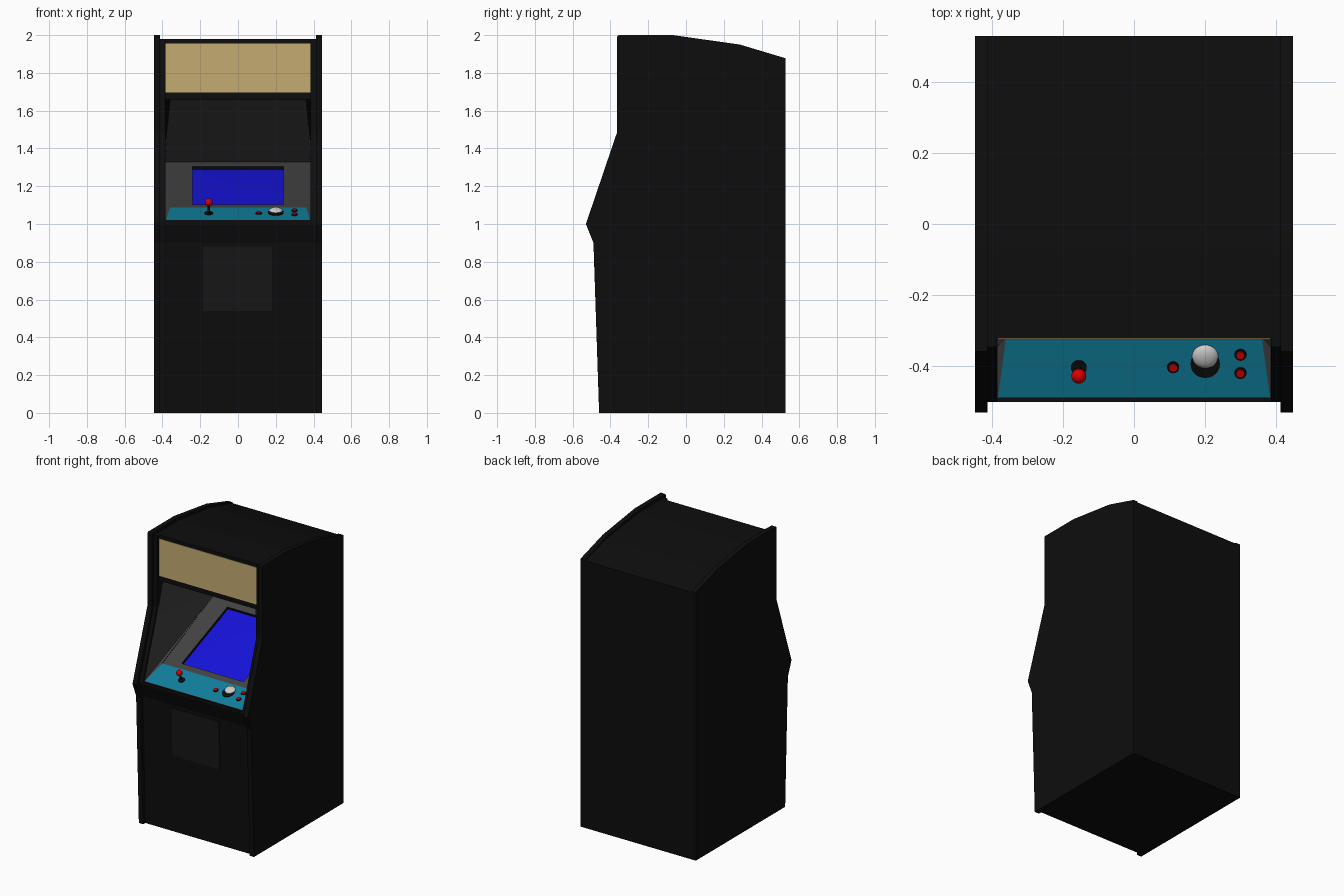
import bpy, bmesh, math
from mathutils import Vector, Matrix

if "Cube" in bpy.data.objects:
    bpy.data.objects.remove(bpy.data.objects["Cube"])


def material(name, rgb):
    m = bpy.data.materials.new(name)
    m.diffuse_color = (*rgb, 1)
    m.use_nodes = True
    m.node_tree.nodes["Principled BSDF"].inputs["Base Color"].default_value = m.diffuse_color
    return m


BLACK = material("black", (0.004, 0.004, 0.004))
DOOR = material("door_black", (0.008, 0.008, 0.008))
GREY = material("dark_grey", (0.055, 0.055, 0.055))
TEAL = material("teal", (0.005, 0.21, 0.33))
BLUE = material("blue", (0.008, 0.006, 0.7))
TAN = material("tan", (0.56, 0.41, 0.17))
RED = material("red", (0.7, 0.0, 0.0))
WHITE = material("white", (0.75, 0.75, 0.75))


def mesh(name, verts, faces, mat):
    me = bpy.data.meshes.new(name)
    me.from_pydata(verts, [], faces)
    me.materials.append(mat)
    ob = bpy.data.objects.new(name, me)
    bpy.context.collection.objects.link(ob)
    return ob


def prism(name, profile, x0, x1, mat):
    """Extrude a (y, z) outline along x."""
    n = len(profile)
    verts = [(x, y, z) for x in (x0, x1) for y, z in profile]
    faces = [tuple(range(n)), tuple(range(2 * n - 1, n - 1, -1))]
    faces += [(i, i + n, (i + 1) % n + n, (i + 1) % n) for i in range(n)]
    ob = mesh(name, verts, faces, mat)
    bm = bmesh.new()
    bm.from_mesh(ob.data)
    bmesh.ops.recalc_face_normals(bm, faces=bm.faces)
    bm.to_mesh(ob.data)
    bm.free()
    return ob


def finish(name, mat):
    ob = bpy.context.object
    ob.name = name
    ob.data.materials.append(mat)
    bpy.ops.object.shade_smooth_by_angle()
    return ob


# side panels, with a slightly inset trim on their inner face
side = [(-0.46, 0), (0.528, 0), (0.528, 1.877), (0.285, 1.95), (-0.07, 2.0),
        (-0.358, 2.0), (-0.365, 1.99), (-0.365, 1.485), (-0.53, 1.0), (-0.49, 0.9)]
roof = [(0.528, 1.87), (0.285, 1.935), (-0.07, 1.98)]
front = [(-0.437, 0), (-0.465, 0.9), (-0.5, 1.0), (-0.5, 1.018)]
trim = front[::-1] + [(0.528, 0)] + roof + [(-0.345, 1.98), (-0.345, 1.485)]
for s, label in ((-1, "left"), (1, "right")):
    prism(label + "_side_panel", side, s * 0.412, s * 0.446, BLACK)
    prism(label + "_inner_trim", trim, s * 0.385, s * 0.412, BLACK)

# cabinet core: lower front, screen recess, marquee housing, roof and back
core = front + [(-0.487, 1.018), (-0.325, 1.084), (-0.3, 1.05), (0.3, 1.29),
                (0.3, 1.33), (-0.305, 1.67), (-0.322, 1.66), (-0.322, 1.98)]
prism("cabinet_core", core + roof[::-1] + [(0.528, 0)], -0.385, 0.385, BLACK)
prism("marquee", [(-0.325, 1.695), (-0.325, 1.955), (-0.31, 1.955), (-0.31, 1.695)],
      -0.384, 0.384, TAN)
prism("coin_door", [(-0.46, 0.54), (-0.47, 0.88), (-0.45, 0.88), (-0.44, 0.54)],
      -0.185, 0.18, DOOR)

# grey walls inside the screen opening
for s, label in ((-1, "left"), (1, "right")):
    wall = [(0.384, -0.485, 1.022), (0.384, -0.345, 1.43), (0.36, -0.32, 1.66),
            (0.384, 0.28, 1.327), (0.36, -0.325, 1.088)]
    tris = [(0, 1, 3), (1, 2, 3), (0, 3, 4)]
    if s < 0:
        tris = [t[::-1] for t in tris]
    mesh(label + "_opening_wall", [(s * x, y, z) for x, y, z in wall], tris, GREY)
mesh("speaker_panel", [(-0.384, 0.28, 1.327), (0.384, 0.28, 1.327),
                       (0.36, -0.32, 1.66), (-0.36, -0.32, 1.66)], [(0, 1, 2, 3)], GREY)

# screen bezel with a rectangular hole and recessed edges
slope = math.atan2(0.242, 0.605)
normal = Vector((0, -math.sin(slope), math.cos(slope)))


def on_bezel(x, y, depth=0.0):
    return Vector((x, y, 1.085 + 0.4 * (y + 0.325))) - normal * depth


outer = [on_bezel(*p) for p in ((-0.36, -0.325), (0.36, -0.325), (0.384, 0.28), (-0.384, 0.28))]
hole = [(-0.24, -0.28), (0.24, -0.28), (0.24, 0.225), (-0.24, 0.225)]
ring = [(i, (i + 1) % 4, (i + 1) % 4 + 4, i + 4) for i in range(4)]
mesh("screen_bezel", outer + [on_bezel(*p) for p in hole], ring, GREY)
mesh("screen_recess", [on_bezel(*p) for p in hole] + [on_bezel(*p, 0.025) for p in hole],
     ring, BLACK)

# slightly bulged screen
n = 10
pts, quads = [], []
for j in range(n + 1):
    for i in range(n + 1):
        u, v = 2 * i / n - 1, 2 * j / n - 1
        bulge = 0.01 * (1 - u * u) * (1 - v * v)
        pts.append(on_bezel(0.24 * u, -0.0275 + 0.2525 * v, 0.018 - bulge))
for j in range(n):
    for i in range(n):
        a = j * (n + 1) + i
        quads.append((a, a + 1, a + n + 2, a + n + 1))
screen = mesh("screen", pts, quads, BLUE)
screen.data.shade_smooth()

# control panel
prism_mesh = [(-0.382, -0.487, 1.021), (0.382, -0.487, 1.021),
              (0.36, -0.325, 1.088), (-0.36, -0.325, 1.088)]
mesh("control_panel", prism_mesh, [(0, 1, 2, 3)], TEAL)
mesh("control_panel_base", [(x * 1.004 if abs(x) > 0.37 else x * 1.067, y, z - 0.002)
                            for x, y, z in prism_mesh], [(0, 1, 2, 3)], GREY)
tilt = math.atan2(0.067, 0.162)
up = Vector((0, -math.sin(tilt), math.cos(tilt)))


def on_panel(x, y, h=0.0):
    return Vector((x, y, 1.021 + 0.4136 * (y + 0.487))) + up * h


def disc(name, x, y, r, h0, h1, mat):
    bpy.ops.mesh.primitive_cylinder_add(vertices=24, radius=r, depth=h1 - h0,
                                        location=on_panel(x, y, (h0 + h1) / 2),
                                        rotation=(tilt, 0, 0))
    return finish(name, mat)


def ball(name, loc, scale, mat):
    bpy.ops.mesh.primitive_uv_sphere_add(segments=24, ring_count=12, radius=1,
                                         location=loc, rotation=(tilt, 0, 0))
    bpy.context.object.scale = scale
    return finish(name, mat)


# joystick
disc("joystick_base", -0.155, -0.403, 0.022, -0.004, 0.005, BLACK)
disc("joystick_shaft", -0.155, -0.403, 0.006, 0, 0.055, BLACK)
ball("joystick_knob", on_panel(-0.155, -0.403, 0.064), (0.021,) * 3, RED)

# buttons
for k, (x, y) in enumerate(((0.11, -0.402), (0.299, -0.367), (0.299, -0.418))):
    disc(f"button_ring_{k}", x, y, 0.017, -0.004, 0.004, BLACK)
    disc(f"button_{k}", x, y, 0.012, 0, 0.008, RED)

# trackball
disc("trackball_ring", 0.2, -0.393, 0.041, -0.005, 0.004, BLACK)
ball("trackball", on_panel(0.2, -0.372, 0.0), (0.037, 0.035, 0.018), WHITE)
